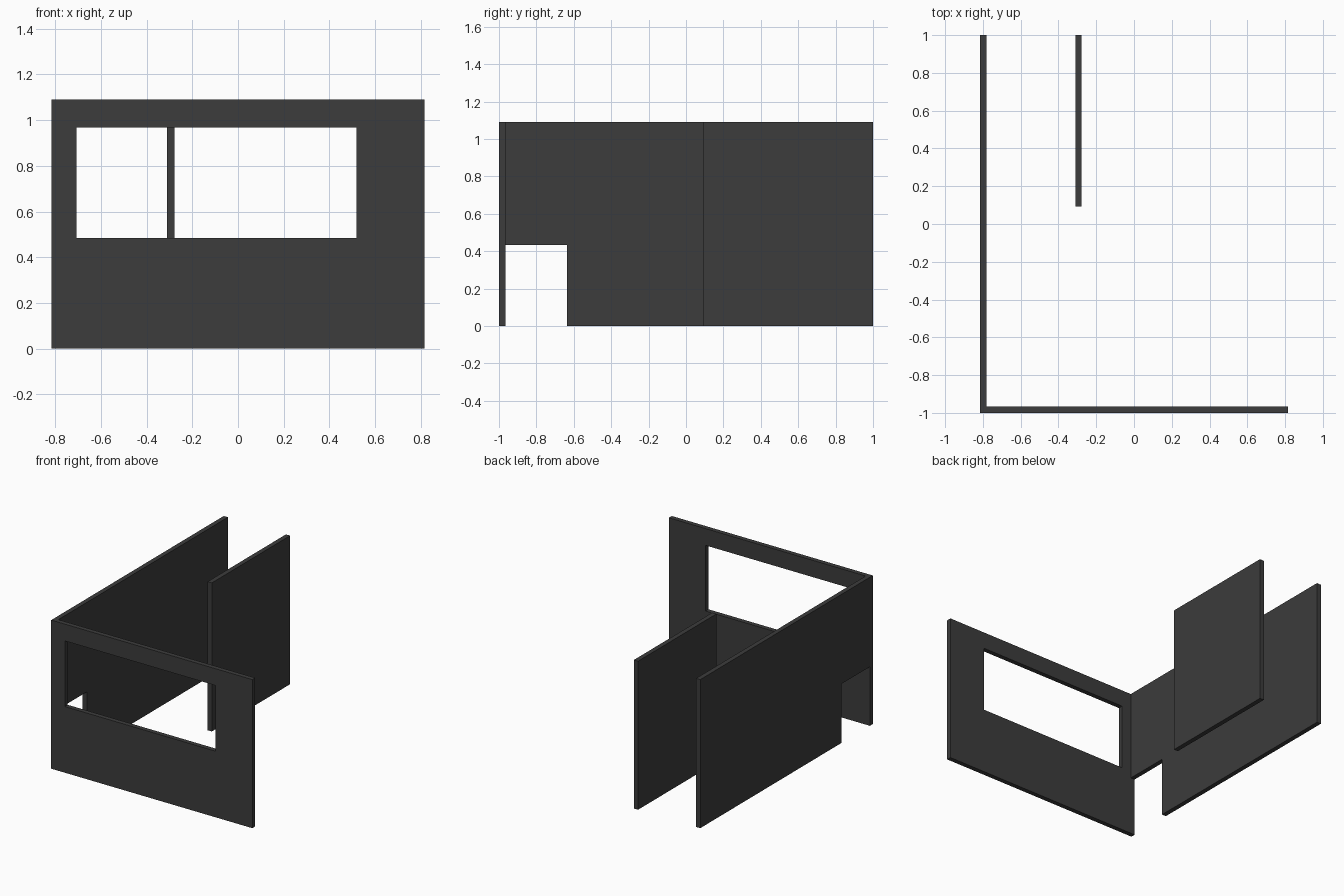
import bpy, bmesh
from mathutils import Vector

if "Cube" in bpy.data.objects:
    bpy.data.objects.remove(bpy.data.objects["Cube"])

H, T = 1.09, 0.034          # wall height and thickness
X0, X1 = -0.816, 0.816      # overall width

mat = bpy.data.materials.new("dark_grey")
mat.diffuse_color = (0.045, 0.045, 0.045, 1)
mat.use_nodes = True
mat.node_tree.nodes["Principled BSDF"].inputs["Base Color"].default_value = mat.diffuse_color


def panel(name, points, faces, thickness):
    """Flat outline faces extruded along the thickness vector."""
    bm = bmesh.new()
    verts = [bm.verts.new(p) for p in points]
    flat = [bm.faces.new([verts[i] for i in f]) for f in faces]
    ext = bmesh.ops.extrude_face_region(bm, geom=flat, use_keep_orig=True)
    moved = [g for g in ext["geom"] if isinstance(g, bmesh.types.BMVert)]
    bmesh.ops.translate(bm, vec=Vector(thickness), verts=moved)
    bmesh.ops.recalc_face_normals(bm, faces=bm.faces)
    mesh = bpy.data.meshes.new(name)
    bm.to_mesh(mesh)
    bm.free()
    mesh.materials.append(mat)
    obj = bpy.data.objects.new(name, mesh)
    bpy.context.collection.objects.link(obj)
    return obj


def rect(a0, a1, b0, b1):
    return [(a0, b0), (a1, b0), (a1, b1), (a0, b1)]


# Front wall: outer rectangle joined to the window opening
outline = rect(X0, X1, 0, H) + rect(-0.706, 0.518, 0.485, 0.967)
ring = [(i, (i + 1) % 4, 4 + (i + 1) % 4, 4 + i) for i in range(4)]
panel("front_wall", [(x, -1, z) for x, z in outline], ring, (0, T, 0))

# Left wall: low doorway cut beside the front wall
yf, yd, zd = -1 + T, -0.636, 0.433
side = [(yd, 0), (1, 0), (1, H), (yd, H), (yf, H), (yf, zd), (yd, zd)]
panel("left_wall", [(X0, y, z) for y, z in side],
      [(0, 1, 2, 3, 6), (6, 3, 4, 5)], (T, 0, 0))

# Inner partition
panel("partition_wall", [(-0.311, y, z) for y, z in rect(0.092, 1, 0, H)],
      [(0, 1, 2, 3)], (T, 0, 0))
